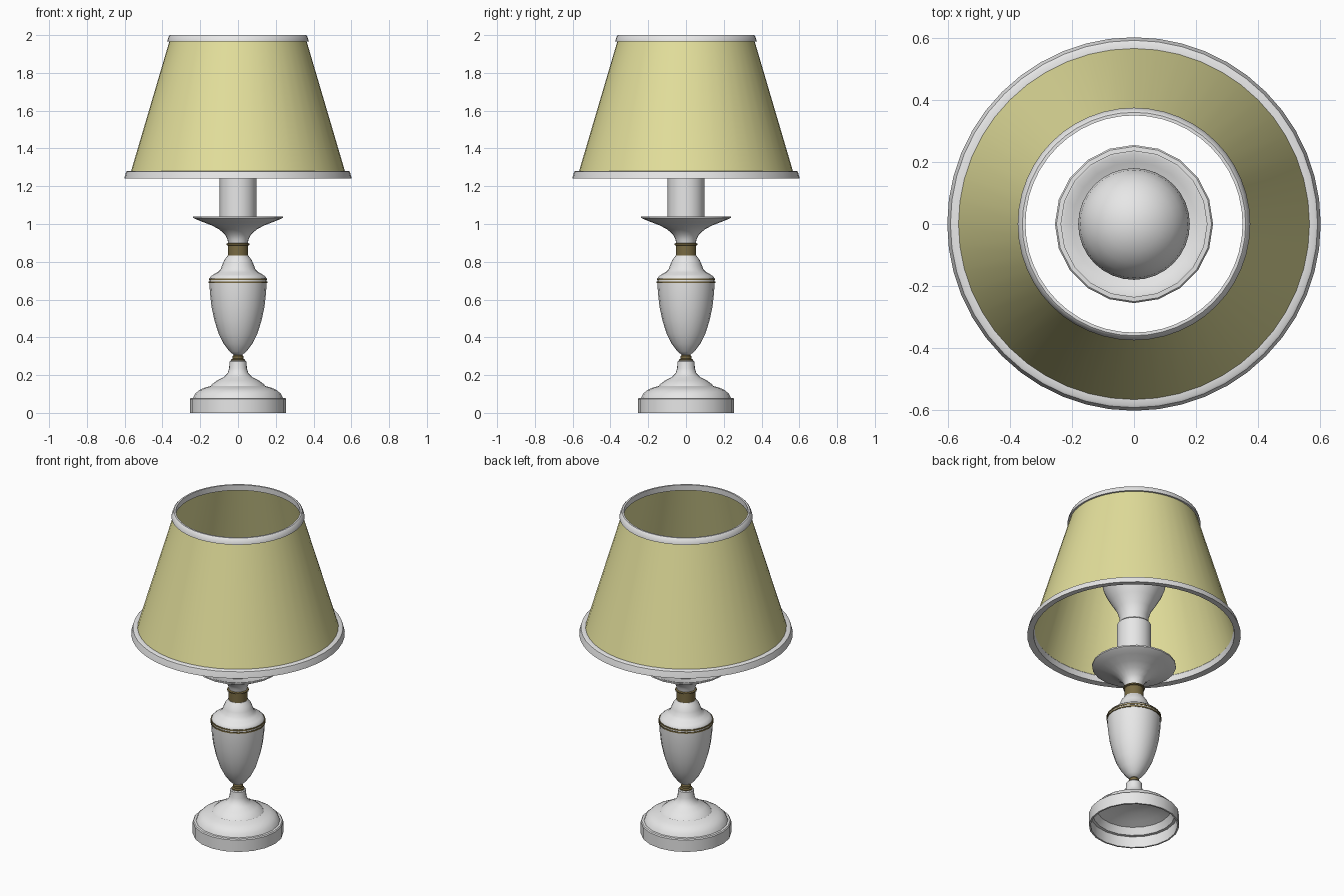
import bpy, bmesh, math


def material(name, rgb):
    m = bpy.data.materials.new(name)
    m.diffuse_color = (*rgb, 1)
    return m


WHITE = material("white porcelain", (0.8, 0.8, 0.8))
CREAM = material("cream fabric", (0.77, 0.74, 0.33))
GOLD = material("antique gold", (0.19, 0.145, 0.055))


def lathe(name, profile, mat, sides=20, closed=False, angle=35):
    """Revolve (radius, z) points about the z axis."""
    bm = bmesh.new()
    rings = []
    for r, z in profile:
        if r < 1e-5:
            rings.append([bm.verts.new((0, 0, z))] * sides)
        else:
            rings.append([bm.verts.new((r * math.cos(2 * math.pi * i / sides),
                                        r * math.sin(2 * math.pi * i / sides), z))
                          for i in range(sides)])
    pairs = list(zip(rings, rings[1:]))
    if closed:
        pairs.append((rings[-1], rings[0]))
    for a, b in pairs:
        for i in range(sides):
            j = (i + 1) % sides
            vs = list(dict.fromkeys((a[i], a[j], b[j], b[i])))
            if len(vs) > 2:
                bm.faces.new(vs)
    bmesh.ops.recalc_face_normals(bm, faces=bm.faces)
    me = bpy.data.meshes.new(name)
    bm.to_mesh(me)
    bm.free()
    me.materials.append(mat)
    ob = bpy.data.objects.new(name, me)
    bpy.context.collection.objects.link(ob)
    bpy.ops.object.select_all(action='DESELECT')
    ob.select_set(True)
    bpy.context.view_layer.objects.active = ob
    bpy.ops.object.shade_smooth_by_angle(angle=math.radians(angle))
    return ob


# Hollow foot: underside first, then up the outside
lathe("foot", [(0, 0.16), (0.11, 0.145), (0.17, 0.125), (0.21, 0.11), (0.23, 0.07),
               (0.245, 0.068), (0.245, 0), (0.255, 0), (0.255, 0.073), (0.25, 0.079),
               (0.237, 0.08), (0.228, 0.10), (0.207, 0.12), (0.18, 0.132), (0.145, 0.142),
               (0.137, 0.152), (0.11, 0.172), (0.075, 0.19), (0.055, 0.21), (0.047, 0.235),
               (0.045, 0.272), (0.04, 0.277), (0, 0.277)], WHITE)

# Small gold collar between foot and urn
lathe("lower_collar", [(0, 0.275), (0.036, 0.275), (0.036, 0.283), (0.028, 0.288),
                       (0.028, 0.3), (0.022, 0.307), (0, 0.307)], GOLD)

# Urn body and shoulder
lathe("urn", [(0, 0.302), (0.02, 0.305), (0.045, 0.325), (0.075, 0.365), (0.103, 0.42),
              (0.125, 0.49), (0.14, 0.56), (0.148, 0.63), (0.152, 0.693), (0.152, 0.706),
              (0.147, 0.72), (0.132, 0.732), (0.107, 0.745), (0.092, 0.76), (0.083, 0.785),
              (0.072, 0.81), (0.06, 0.825), (0.055, 0.833), (0, 0.833)], WHITE)

# Gold lines round the urn
for n, (z, r) in enumerate([(0.692, 0.1555), (0.707, 0.1545)]):
    lathe(f"urn_line_{n + 1}", [(r - 0.01, z - 0.004), (r, z - 0.004),
                                (r, z + 0.004), (r - 0.01, z + 0.004)], GOLD, closed=True)

# Gold neck
lathe("neck_collar", [(0, 0.828), (0.054, 0.828), (0.054, 0.886), (0.061, 0.889),
                      (0.061, 0.896), (0.052, 0.9), (0, 0.9)], GOLD)

# Flared drip dish
lathe("drip_dish", [(0, 0.897), (0.052, 0.897), (0.056, 0.92), (0.07, 0.945), (0.1, 0.972),
                    (0.14, 0.993), (0.19, 1.012), (0.225, 1.026), (0.237, 1.033),
                    (0.237, 1.041), (0.227, 1.041), (0.2, 1.03), (0.14, 1.01),
                    (0.09, 1.0), (0, 1.0)], WHITE)

# Candle socket and bulb
lathe("socket", [(0, 0.99), (0.097, 0.99), (0.097, 1.30), (0.09, 1.308), (0, 1.308)], WHITE)
bulb = [(0.078, 1.30), (0.082, 1.35), (0.098, 1.40), (0.128, 1.45), (0.157, 1.50), (0.175, 1.545)]
bulb += [(0.18 * math.cos(math.radians(a)), 1.58 + 0.18 * math.sin(math.radians(a)))
         for a in range(0, 90, 15)] + [(0, 1.76)]
lathe("bulb", bulb, WHITE, sides=32)

# Thin open shade and its two trim bands
lathe("lampshade", [(0.575, 1.25), (0.358, 1.985), (0.353, 1.985), (0.57, 1.25)],
      CREAM, sides=48, closed=True)
lathe("bottom_trim", [(0.566, 1.243), (0.602, 1.24), (0.6, 1.25), (0.592, 1.277),
                      (0.585, 1.281), (0.562, 1.281), (0.560, 1.277)], WHITE, sides=48, closed=True)
lathe("top_trim", [(0.352, 1.965), (0.375, 1.965), (0.374, 1.972), (0.366, 1.995),
                   (0.36, 2.0), (0.35, 2.0)], WHITE, sides=48, closed=True)
